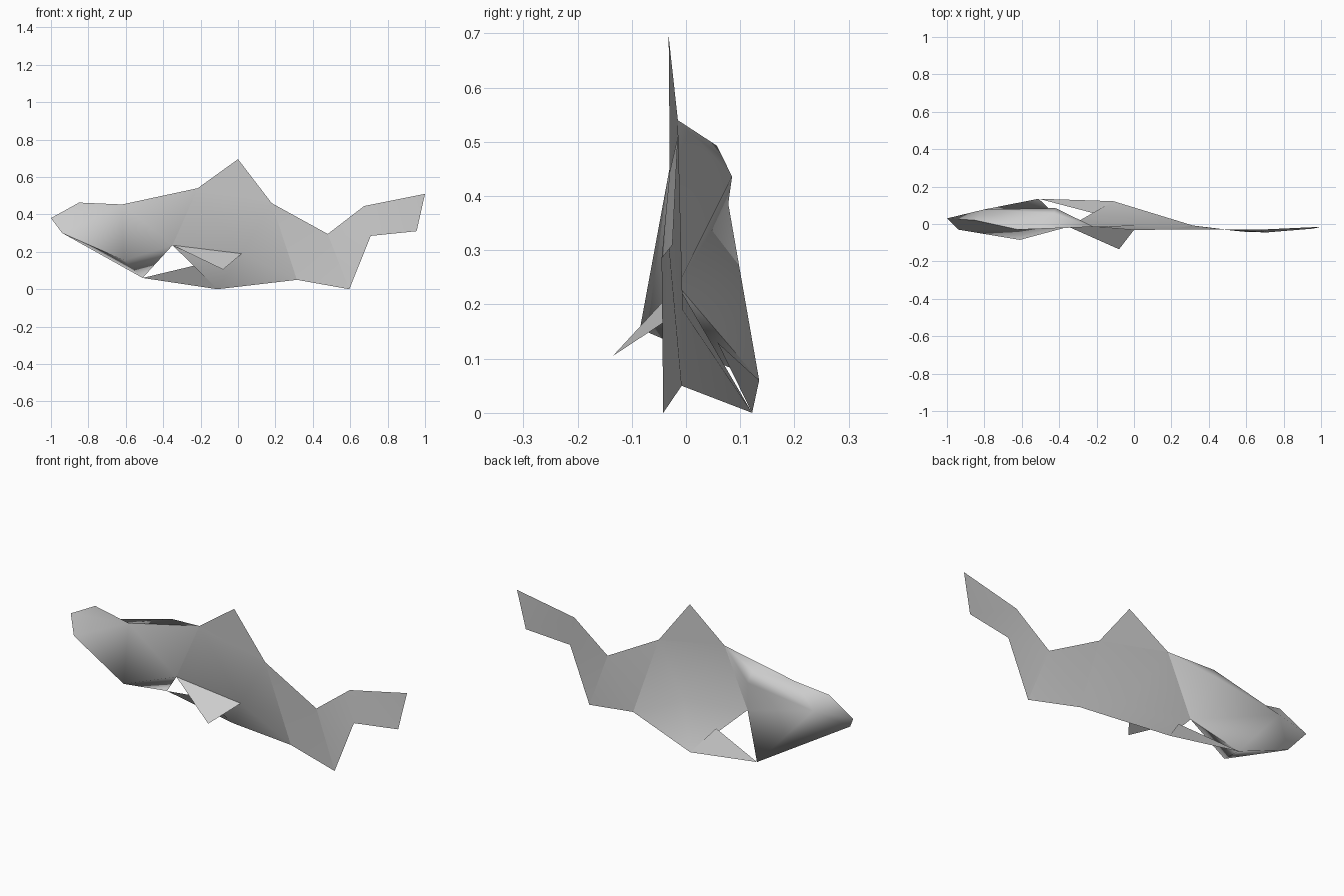
import bpy, bmesh, math

cube = bpy.data.objects.get("Cube")
if cube:
    bpy.data.objects.remove(cube, do_unlink=True)

grey = bpy.data.materials.new("plain grey")
grey.use_nodes = True
tone = (0.6, 0.6, 0.6, 1)
grey.diffuse_color = tone
bsdf = next(n for n in grey.node_tree.nodes if n.type == "BSDF_PRINCIPLED")
bsdf.inputs["Base Color"].default_value = tone

# Shared corner points where the folded panels meet
P = dict(
    nose=(-1, .03, .38), chin=(-.94, -.03, .3), snout_top=(-.85, .02, .463),
    brow=(-.62, -.03, .453), nape=(-.43, .057, .493),
    back_cheek=(-.42, .085, .436), jaw_back=(-.8, .078, .386),
    jaw_front=(-.61, -.085, .155), throat=(-.51, .135, .06),
    gill=(-.35, -.015, .235), shoulder=(-.215, -.015, .54),
    dorsal_tip=(0, -.032, .695), rump=(.18, -.03, .46),
    flank=(.02, -.006, .19), belly=(-.11, .122, 0), vent=(.315, -.008, .05),
    fin_tip=(-.08, -.135, .105), belly_fold=(-.217, .058, .13),
    tail_root=(.48, -.03, .295), tail_low=(.595, -.042, 0),
    tail_bend_low=(.71, -.045, .285), tail_bend_top=(.675, -.03, .445),
    tail_end_low=(.955, -.025, .31), tail_end_top=(1, -.015, .51))


def strip(names):
    """Triangles zigzagging along a list of points."""
    n = names.split()
    return [n[i:i + 3] for i in range(len(n) - 2)]


def fan(names):
    """Triangles around the first point."""
    n = names.split()
    return [[n[0], n[i], n[i + 1]] for i in range(1, len(n) - 1)]


def panel(name, triangles, angle=25, face_front=True):
    bm = bmesh.new()
    verts = {}
    for tri in triangles:
        for key in tri:
            if key not in verts:
                verts[key] = bm.verts.new(P[key])
        bm.faces.new([verts[key] for key in tri])
    bmesh.ops.recalc_face_normals(bm, faces=bm.faces)
    # Open sheets look towards the front
    if face_front:
        bm.normal_update()
        if sum(f.normal.y * f.calc_area() for f in bm.faces) > 0:
            bmesh.ops.reverse_faces(bm, faces=bm.faces)
    mesh = bpy.data.meshes.new(name)
    bm.to_mesh(mesh)
    bm.free()
    mesh.materials.append(grey)
    obj = bpy.data.objects.new(name, mesh)
    bpy.context.collection.objects.link(obj)
    bpy.ops.object.select_all(action="DESELECT")
    obj.select_set(True)
    bpy.context.view_layer.objects.active = obj
    bpy.ops.object.shade_smooth_by_angle(angle=math.radians(angle))


# Head: front cheek, underside, back cheek, crown and snout
panel("head",
      fan("brow chin jaw_front gill shoulder nape jaw_back snout_top nose chin")
      + fan("throat chin jaw_front gill jaw_back chin")
      + fan("back_cheek shoulder nape jaw_back gill shoulder")
      + fan("jaw_back snout_top nose chin"),
      angle=75, face_front=False)

# Body: folded sheet from gill to tail root
panel("body", fan("flank gill shoulder rump vent belly gill"), angle=50)
panel("hind_body", strip("rump vent tail_root tail_low"))

# Tail: two folded vanes
panel("tail", strip("tail_low tail_root tail_bend_low tail_bend_top "
                    "tail_end_low tail_end_top"))

# Fins: single triangles
for fin, points in (("dorsal_fin", "shoulder dorsal_tip rump"),
                    ("side_fin", "gill fin_tip flank"),
                    ("belly_fin", "throat belly belly_fold")):
    panel(fin, strip(points))
